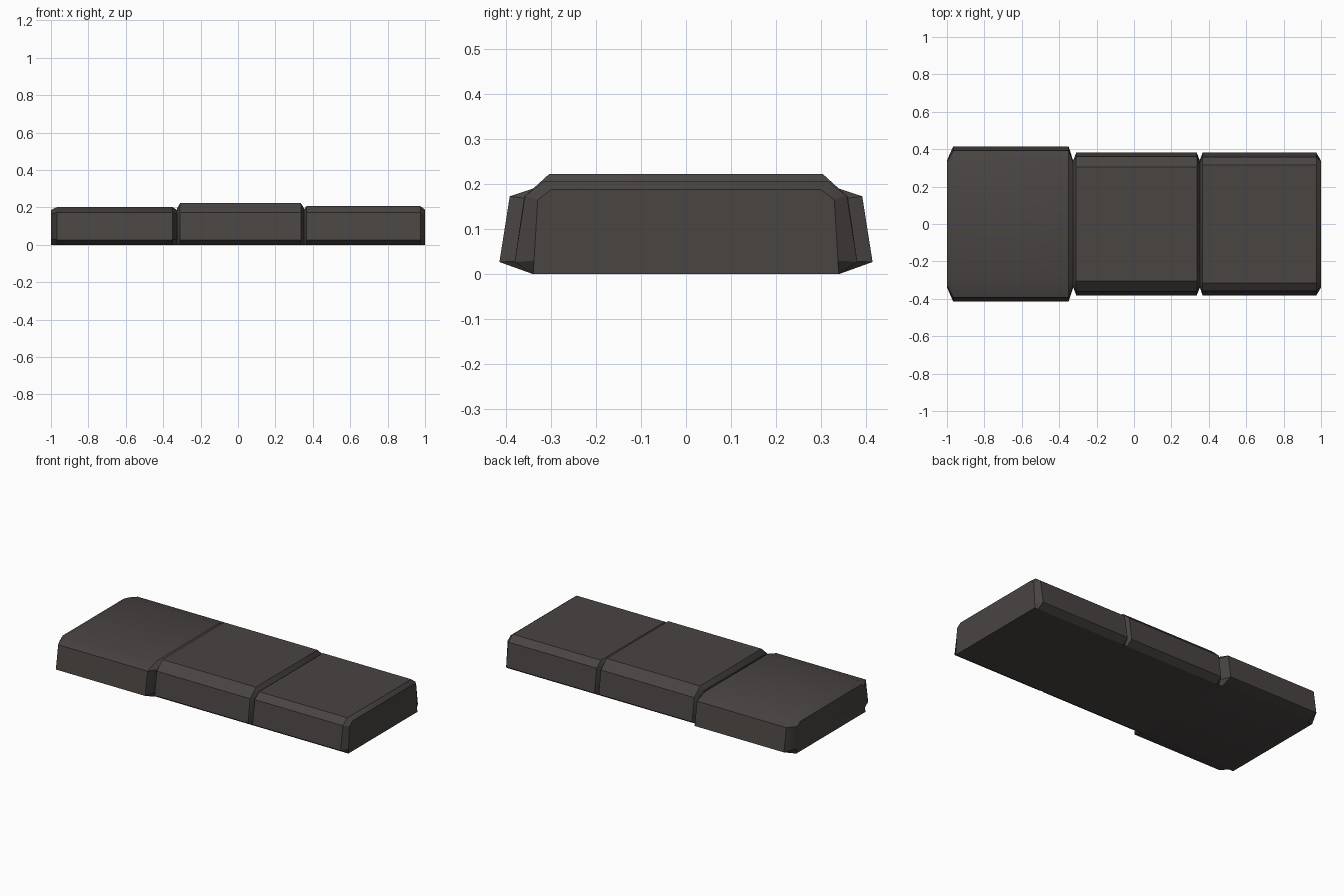
import bpy, bmesh, math

if "Cube" in bpy.data.objects:
    bpy.data.objects.remove(bpy.data.objects["Cube"])

stone = bpy.data.materials.new("dark_stone")
stone.diffuse_color = (0.066, 0.058, 0.055, 1)
stone.use_nodes = True
stone.node_tree.nodes["Principled BSDF"].inputs["Base Color"].default_value = stone.diffuse_color


def section(bm, x, half):
    """Mirrored cross-section ring from half profile points (y, z), bottom to top."""
    pts = half + [(-y, z) for y, z in reversed(half)]
    return [bm.verts.new((x, y, z)) for y, z in pts]


def block(name, x0, x1, c0, c1, full, end):
    """Stone block: full section in the middle, narrowing to a smaller one at both ends."""
    bm = bmesh.new()
    rings = [section(bm, x0, end), section(bm, x0 + c0, full),
             section(bm, x1 - c1, full), section(bm, x1, end)]
    n = len(rings[0])
    for a, b in zip(rings, rings[1:]):
        for i in range(n):
            j = (i + 1) % n
            bm.faces.new((a[i], a[j], b[j], b[i]))
    bm.faces.new(rings[0])
    bm.faces.new(rings[-1])
    bmesh.ops.recalc_face_normals(bm, faces=bm.faces)
    me = bpy.data.meshes.new(name)
    bm.to_mesh(me)
    bm.free()
    me.materials.append(stone)
    ob = bpy.data.objects.new(name, me)
    bpy.context.collection.objects.link(ob)
    bpy.ops.object.select_all(action='DESELECT')
    ob.select_set(True)
    bpy.context.view_layer.objects.active = ob
    bpy.ops.object.shade_smooth_by_angle(angle=math.radians(30))


# wide left block
block("left_stone", -1.0, -0.325, 0.033, 0.025,
      [(0.34, 0), (0.415, 0.027), (0.392, 0.173), (0.305, 0.202)],
      [(0.34, 0), (0.338, 0.03), (0.33, 0.165), (0.30, 0.186)])
# tall middle block
block("middle_stone", -0.325, 0.352, 0.016, 0.016,
      [(0.34, 0), (0.381, 0.027), (0.36, 0.172), (0.304, 0.223)],
      [(0.34, 0), (0.338, 0.03), (0.33, 0.165), (0.295, 0.197)])
# right block
block("right_stone", 0.352, 1.0, 0.014, 0.025,
      [(0.34, 0), (0.381, 0.027), (0.358, 0.174), (0.315, 0.207)],
      [(0.34, 0), (0.338, 0.03), (0.33, 0.165), (0.30, 0.188)])
